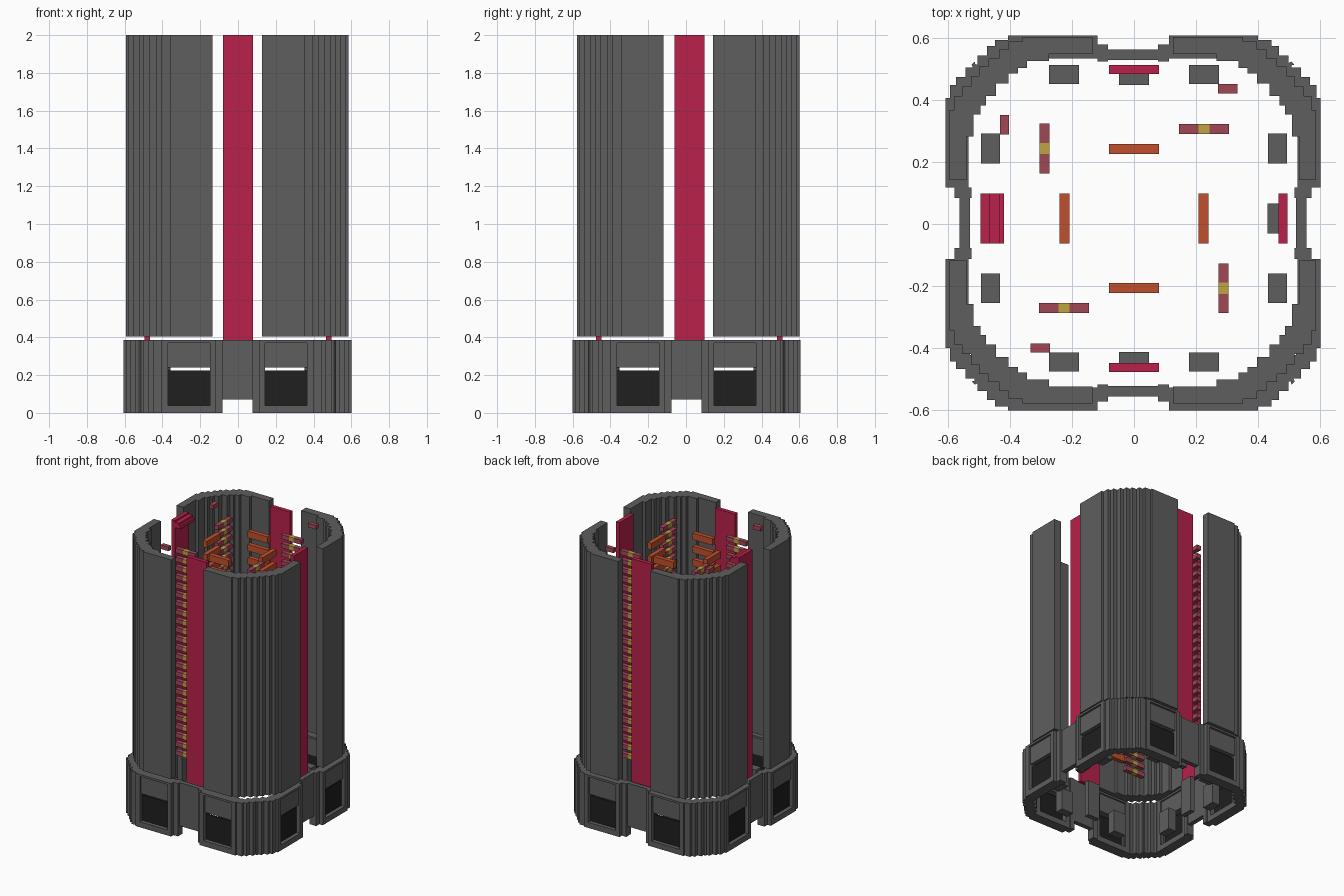
import bpy, bmesh, math
from mathutils import Matrix, Vector

cube = bpy.data.objects.get("Cube")
if cube:
    bpy.data.objects.remove(cube)


def material(name, rgb):
    m = bpy.data.materials.new(name)
    m.use_nodes = True
    m.diffuse_color = (*rgb, 1)
    bsdf = next(n for n in m.node_tree.nodes if n.type == 'BSDF_PRINCIPLED')
    bsdf.inputs["Base Color"].default_value = (*rgb, 1)
    bsdf.inputs["Roughness"].default_value = 0.8
    return m


GREY = material("steel grey", (0.112, 0.112, 0.112))
BLACK = material("window black", (0.014, 0.014, 0.014))
CRIMSON = material("crimson", (0.479, 0.015, 0.07))
ROSE = material("dusty red", (0.352, 0.065, 0.091))
YELLOW = material("ochre yellow", (0.515, 0.376, 0.053))
ORANGE = material("burnt orange", (0.527, 0.08, 0.026))


def finish(bm, name, mat, centre):
    bmesh.ops.recalc_face_normals(bm, faces=bm.faces)
    mesh = bpy.data.meshes.new(name)
    bm.to_mesh(mesh)
    bm.free()
    mesh.materials.append(mat)
    ob = bpy.data.objects.new(name, mesh)
    ob.location = (*centre, 0)
    bpy.context.collection.objects.link(ob)
    return ob


def boxes(name, mat, spans, centre, turns=(0, 1, 2, 3)):
    """Boxes given as (x0, x1, y0, y1, z0, z1), repeated by quarter turns."""
    bm = bmesh.new()
    for k in turns:
        rot = Matrix.Rotation(k * math.pi / 2, 4, 'Z')
        for x0, x1, y0, y1, z0, z1 in spans:
            mid = Vector(((x0 + x1) / 2, (y0 + y1) / 2, (z0 + z1) / 2))
            size = Matrix.Diagonal((x1 - x0, y1 - y0, z1 - z0, 1))
            bmesh.ops.create_cube(bm, size=1, matrix=rot @ Matrix.Translation(mid) @ size)
    return finish(bm, name, mat, centre)


def corners(name, outline, z0, z1, centre):
    """Extrude one corner outline and repeat it by quarter turns."""
    bm = bmesh.new()
    for k in range(4):
        rot = Matrix.Rotation(k * math.pi / 2, 4, 'Z')
        face = bm.faces.new([bm.verts.new(rot @ Vector((x, y, z0))) for x, y in outline])
        top = bmesh.ops.extrude_face_region(bm, geom=[face])["geom"]
        bmesh.ops.translate(bm, vec=(0, 0, z1 - z0),
                            verts=[v for v in top if isinstance(v, bmesh.types.BMVert)])
    return finish(bm, name, GREY, centre)


def stairs(half):
    """Complete a stepped corner by reflecting it in the diagonal."""
    return half + [(y, x) for x, y in reversed(half)]


def both(spans):
    """Add the mirror image in x of each span."""
    return spans + [(-s[1], -s[0], *s[2:]) for s in spans]


BASE = (-0.003, 0.003)
WALL = (-0.004, 0.012)
CORE = (0.0, 0.018)

# Upper shells: stepped corner walls
outer = stairs([(.13, .59), (.355, .59), (.355, .575), (.40, .575), (.40, .55),
                (.43, .55), (.43, .52), (.465, .52), (.465, .495), (.495, .495)])
inner = stairs([(.13, .535), (.27, .535), (.27, .512), (.34, .512), (.34, .49),
                (.37, .49), (.37, .472), (.40, .472), (.40, .44), (.44, .44)])
for pts in (outer, inner):
    del pts[len(pts) // 2]
corners("upper_shell", outer + inner[::-1], 0.405, 2.0, WALL)

# Base corners: thin stepped ring
rim = stairs([(.40, .603), (.40, .59), (.445, .59), (.445, .57), (.47, .57),
              (.47, .54), (.50, .54), (.50, .51), (.52, .51)])
rim_in = [(x - .045, y - .045) for x, y in rim]
corners("base_corner", rim + rim_in[::-1], 0, 0.385, BASE)

# Base sides: window frames, recessed lintels and the raised middle panel
boxes("base_window_frame", GREY, both([
    (.115, .145, -.603, -.53, 0, .385),
    (.368, .402, -.603, -.53, 0, .385),
    (.145, .368, -.603, -.53, 0, .04),
    (.145, .368, -.603, -.53, .37, .385),
    (.145, .368, -.588, -.54, .24, .37),
    (.08, .115, -.575, -.52, 0, .385)]), BASE)
boxes("base_middle_panel", GREY, [(-.08, .08, -.558, -.525, .07, .385)], BASE)
boxes("window_pane", BLACK, both([(.145, .368, -.575, -.566, .04, .225)]), BASE)

# Blocks standing inside the base
boxes("inner_block", GREY, both([(.177, .273, -.493, -.432, .04, .2)]), CORE)
boxes("strip_foot", GREY, [(-.048, .048, -.465, -.43, .08, .34)], CORE)

# Tall strips between the shells, with a stepped cap on the right-hand one
boxes("tall_strip", CRIMSON, [(-.08, .08, -.494, -.465, .34, 2.0)], CORE)
boxes("strip_cap", CRIMSON, [(-.08, .08, -.465, -.432, 1.95, 1.99),
                             (-.08, .08, -.432, -.418, 1.95, 1.975)], CORE, turns=(3,))

# Stacked slats around the shaft
slats = [(-.08, .08, -.24, -.208, .43 + i * .096, .478 + i * .096) for i in range(16)]
boxes("shaft_slat", ORANGE, slats, CORE)

# Stacked rods with a yellow middle
levels = [.425 + i * .064 for i in range(24)]
boxes("rod_end", ROSE, [(x, x + .062, -.304, -.272, z, z + .032)
                        for z in levels for x in (-.305, -.207)], CORE)
boxes("rod_middle", YELLOW, [(-.243, -.207, -.304, -.272, z, z + .032) for z in levels], CORE)

# Short pegs near the top of three shells
boxes("top_peg", ROSE, [(.27, .333, .402, .432, 1.965, 1.995)], CORE, turns=(0, 1, 2))
